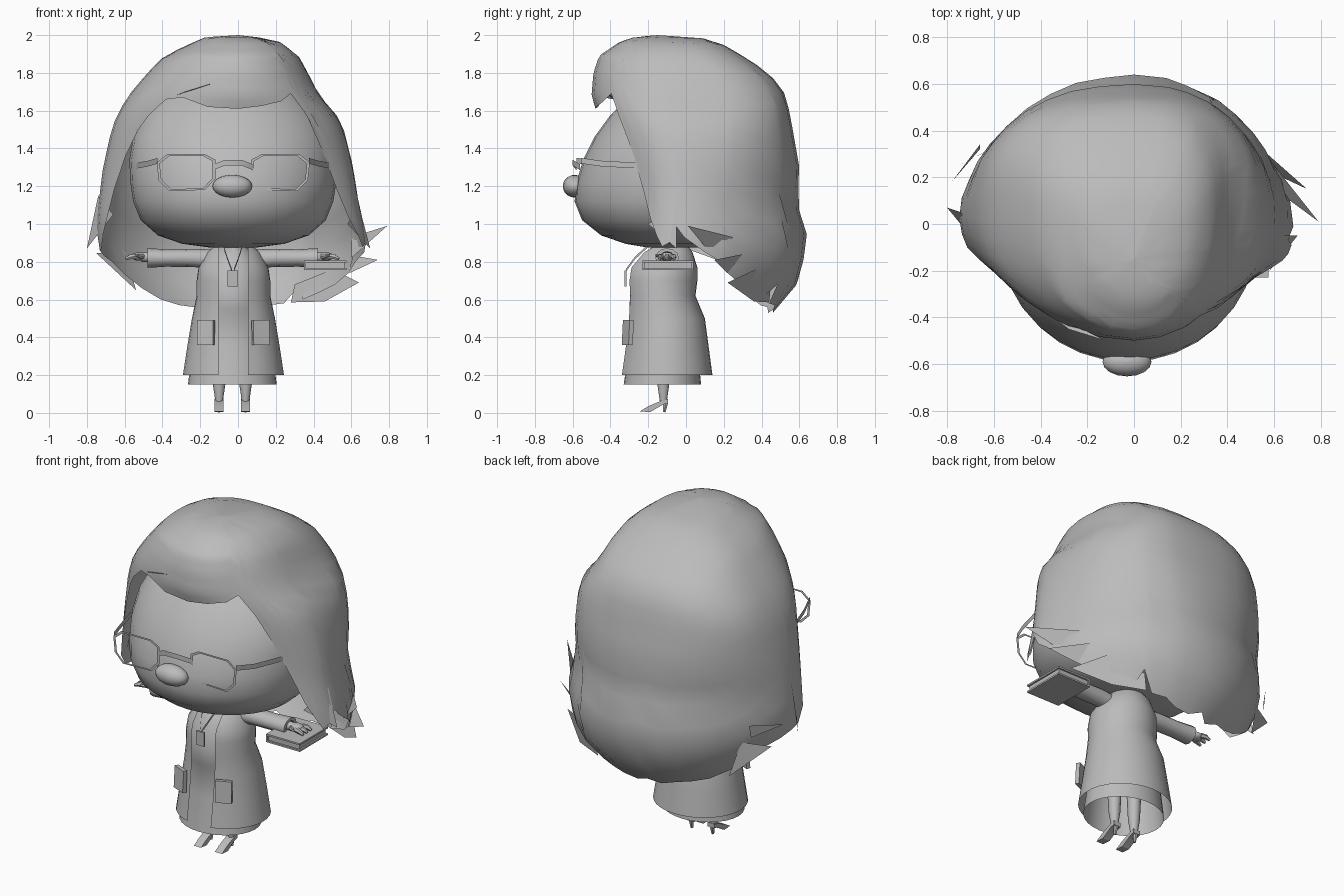
import bpy, math
from mathutils import Vector

if "Cube" in bpy.data.objects:
    bpy.data.objects.remove(bpy.data.objects["Cube"])

GREY = bpy.data.materials.new("plain_grey")
GREY.diffuse_color = (0.5, 0.5, 0.5, 1)
GREY.use_nodes = True
GREY.node_tree.nodes["Principled BSDF"].inputs["Base Color"].default_value = GREY.diffuse_color


def make(name, verts, faces, angle=45):
    me = bpy.data.meshes.new(name)
    me.from_pydata([tuple(v) for v in verts], [], faces)
    me.validate()
    me.materials.append(GREY)
    me.shade_smooth()
    me.set_sharp_from_angle(angle=math.radians(angle))
    ob = bpy.data.objects.new(name, me)
    bpy.context.collection.objects.link(ob)
    return ob


def loft(name, rings, closed=True, caps=(True, True), loop=False, angle=45):
    """Skin equal-length rings of points."""
    n, m = len(rings[0]), len(rings)
    faces = []
    for j in range(m if loop else m - 1):
        k = (j + 1) % m
        for i in range(n if closed else n - 1):
            i2 = (i + 1) % n
            faces.append((j * n + i, j * n + i2, k * n + i2, k * n + i))
    if caps[0] and not loop:
        faces.append(tuple(range(n))[::-1])
    if caps[1] and not loop:
        faces.append(tuple((m - 1) * n + i for i in range(n)))
    return make(name, [p for r in rings for p in r], faces, angle)


def tube(name, path, radii, n=8):
    """Round tube through a list of points."""
    pts, rings = [Vector(p) for p in path], []
    m = len(pts)
    for i, p in enumerate(pts):
        q = (pts[min(i + 1, m - 1)] - pts[max(i - 1, 0)]).to_track_quat('Z', 'Y')
        r = radii[i] if isinstance(radii, (list, tuple)) else radii
        rings.append([p + q @ Vector((r * math.cos(t), r * math.sin(t), 0))
                      for t in (2 * math.pi * k / n for k in range(n))])
    return loft(name, rings)


def box(name, lo, hi):
    v = [(x, y, z) for x in (lo[0], hi[0]) for y in (lo[1], hi[1]) for z in (lo[2], hi[2])]
    f = [(0, 1, 3, 2), (4, 6, 7, 5), (0, 4, 5, 1), (2, 3, 7, 6), (0, 2, 6, 4), (1, 5, 7, 3)]
    return make(name, v, f, 30)


def ribbon(name, path, h):
    """Flat upright strip of height h through a list of points."""
    return loft(name, [[(x, y, z - h / 2), (x, y, z + h / 2)] for x, y, z in path],
                closed=False, caps=(False, False))


def ball(name, c, r, n=16, m=10):
    rings = [[(c[0] + r[0] * math.sin(a) * math.cos(b), c[1] + r[1] * math.sin(a) * math.sin(b),
               c[2] - r[2] * math.cos(a)) for b in (2 * math.pi * k / n for k in range(n))]
             for a in (math.pi * (j + .02) / (m + .04) for j in range(m + 1))]
    return loft(name, rings)


def lerp_rows(rows, z):
    """Interpolate rows (z descending, values...) at height z."""
    for a, b in zip(rows, rows[1:]):
        if z >= b[0]:
            t = (a[0] - z) / (a[0] - b[0])
            return [p + (q - p) * t for p, q in zip(a[1:], b[1:])]
    return list(rows[-1][1:])


def oval_ring(z, cx, rx, yf, yb, n=28, gap=0.0):
    """Ring from front round to front, with an optional half angle left open."""
    cy, ry = (yf + yb) / 2, (yb - yf) / 2
    k = n + 1 if gap else n
    ang = [gap + (2 * math.pi - 2 * gap) * i / n for i in range(k)]
    return [(cx + rx * math.sin(a), cy - ry * math.cos(a), z) for a in ang]


# Head: wide, flat-bottomed and sloping back to the crown
HEAD = [(.875, .12, -.2, .1), (.895, .27, -.32, .2), (.94, .4, -.45, .3), (1.02, .49, -.55, .36),
        (1.12, .53, -.59, .4), (1.22, .545, -.58, .42), (1.34, .55, -.545, .42),
        (1.46, .53, -.485, .42), (1.57, .48, -.405, .4), (1.68, .39, -.3, .36),
        (1.77, .27, -.2, .28), (1.82, .1, -.08, .12)]
loft("head", [oval_ring(z, -.025, rx, f, b, 32) for z, rx, f, b in HEAD])
ball("nose", (-.03, -.59, 1.2), (.105, .062, .06))

# Hair: one shell whose hem height changes around the head
# profile rows: height, left, right, front, back, centre y
HAIR = [(2.0, 0, 0, -.15, -.15, -.15), (1.99, -.17, .1, -.27, .06, -.1), (1.965, -.23, .22, -.35, .17, -.05),
        (1.89, -.39, .32, -.46, .3, 0), (1.8, -.48, .37, -.49, .44, .03),
        (1.68, -.58, .43, -.5, .53, .05), (1.58, -.64, .52, -.47, .55, .05),
        (1.5, -.67, .56, -.44, .565, .05), (1.3, -.715, .61, -.38, .6, .05), (1.1, -.74, .64, -.36, .59, .05),
        (.95, -.75, .68, -.36, .64, .05), (.85, -.73, .69, -.36, .63, .05),
        (.7, -.65, .64, -.3, .6, .05), (.6, -.56, .54, -.25, .53, .05), (.53, -.43, .43, -.2, .46, .05)]
# hem: angle from the front (plus is right), height
HEM = [(-180, .53), (-170, .56), (-160, .53), (-150, .56), (-140, .57), (-130, .6), (-120, .66),
       (-112, .73), (-104, .8), (-96, .83), (-88, .86), (-80, .87), (-72, .95), (-64, 1.18),
       (-58, 1.36), (-52, 1.5), (-47, 1.58), (-40, 1.66), (-30, 1.67), (-15, 1.62), (0, 1.61),
       (15, 1.625), (30, 1.65), (41, 1.69), (44, 1.58), (49, 1.4), (57, 1.17), (63, 1.03),
       (69, .94), (74, .88), (80, .9), (83, 1.01), (90, .93), (100, .85), (108, .8), (112, .74),
       (120, .68), (128, .64), (138, .6), (146, .68), (150, .58), (160, .57), (168, .54)]
rows = 16
rings = []
for j in range(rows + 1):
    s = (j / rows) ** 1.6
    ring = []
    for deg, hem in HEM:
        u, z = math.radians(deg), 2 + (hem - 2) * s
        left, right, front, back, cy = lerp_rows(HAIR, z)
        c, sn = math.cos(u), math.sin(u)
        rx = right if u > 0 else -left
        if u > 0:
            cy -= .06 * min(1, (2 - z) / .3)
        if c > 0:      # boxier towards the face
            y = cy - (cy - front) * c ** .85
        else:          # boxy high at the back, tucked in lower down
            low = min(1, max(0, (1.6 - z) / .5))
            p = .75 + .25 * low
            y = cy + (back - cy) * abs(c) ** p
            sn = math.copysign(abs(sn) ** p, sn)
            rx *= 1 - .05 * low * abs(math.sin(2 * u))
        ring.append((rx * sn, y, z))
    rings.append(ring)
loft("hair", rings, caps=(False, False), angle=60)

# Loose flicked-out hair tips
TIPS = [((-.74, .05, 1.15), (-.66, -.1, 1.05), (-.8, .07, .87)),
        ((-.66, .34, .98), (-.66, .32, .9), (-.78, .18, .96)),
        ((-.6, .33, .86), (-.54, .36, .65), (-.75, .25, .845)),
        ((.6, .25, .93), (.6, .15, .82), (.79, .01, .99)),
        ((.57, .3, .84), (.59, .22, .74), (.74, .15, .81)),
        ((.5, .37, .76), (.3, .45, .68), (.28, .44, .585), (.46, .36, .59), (.64, .22, .69)),
        ((.64, -.05, 1.1), (.58, -.2, 1.0), (.7, -.05, .87)),
        ((-.38, -.37, 1.66), (-.28, -.45, 1.7), (-.12, -.5, 1.75))]
for tip in TIPS:
    make("hair_tip", tip, [tuple(range(len(tip)))])

# Glasses: two flat angular rims, bridge and temples
LENS = [(-.155, .055), (-.1, .1), (.1, .1), (.155, .07), (.155, -.03), (.1, -.09), (-.09, -.095), (-.145, -.04)]
for cx, side, y in ((-.275, -1, -.58), (.225, 1, -.555)):
    loft("glasses_rim", [[(cx - side * x * k, y, 1.27 + z * k) for x, z in LENS] for k in (1, .9)],
         caps=(False, False))
    ribbon("glasses_temple", [(cx + side * .15, y, 1.335), (cx + side * .2, -.45, 1.32),
                              (cx + side * .255, -.27, 1.31), (cx + side * .29, -.12, 1.27)], .03)
ribbon("glasses_bridge", [(-.13, -.58, 1.30), (-.07, -.6, 1.325), (.02, -.6, 1.325), (.08, -.56, 1.30)], .03)

# Neck and dress, open below
tube("neck", [(-.03, -.1, .78), (-.03, -.1, .93)], .06, 12)
DRESS = [(.89, .06, -.17, -.02), (.84, .11, -.22, .01), (.76, .16, -.28, .03), (.64, .17, -.295, .03),
         (.55, .175, -.3, .03), (.52, .185, -.285, .04), (.35, .21, -.3, .06), (.15, .235, -.33, .08)]
loft("dress", [oval_ring(z, -.03, rx, f, b) for z, rx, f, b in DRESS], caps=(True, False))

# Coat, open down the front
COAT = [(.885, .1, -.2, .01), (.85, .14, -.245, .035), (.77, .185, -.305, .06), (.7, .195, -.315, .06),
        (.62, .195, -.31, .05), (.5, .22, -.315, .1), (.35, .245, -.33, .12), (.2, .268, -.35, .14)]
rings = [oval_ring(z, -.024, rx, f, b, 28, math.asin(min(.078 / rx, .8))) for z, rx, f, b in COAT]
loft("coat", rings, closed=False, caps=(False, False))

# Pockets lying on the coat, badge and lanyard
for cx, turn in ((-.17, -.4), (.12, .4)):
    pocket = box("pocket", (-.046, -.012, -.065), (.046, .012, .065))
    pocket.location = (cx, -.308, .425)
    pocket.rotation_euler = (-.05, 0, turn)
box("badge", (-.055, -.325, .67), (0, -.315, .755))
for s in (-1, 1):
    ribbon("lanyard", [(-.027 + s * .005, -.318, .755), (-.027 + s * .03, -.27, .82),
                       (-.027 + s * .05, -.2, .885)], .014)

# Sleeves, hands and fingers
for side, sx, cuff in ((-1, -.13, -.48), (1, .08, .42)):
    secs = [(sx, .05, .81, .055), (sx + side * .1, .055, .82, .048), (cuff - side * .1, .055, .82, .046),
            (cuff, .062, .82, .052), (cuff, .04, .82, .034), (cuff - side * .03, .035, .82, .03)]
    loft("sleeve", [[(x, -.1 + ry * math.cos(t), z + rz * math.sin(t))
                     for t in (2 * math.pi * k / 12 for k in range(12))] for x, ry, z, rz in secs])
    tube("wrist", [(cuff - side * .03, -.1, .825), (cuff + side * .03, -.1, .825)], [.028, .025])
    ball("palm", (cuff + side * .045, -.1, .828), (.04, .04, .022), 12, 8)
    for dy in (-.028, 0, .028):
        tube("finger", [(cuff + side * .06, -.1 + dy, .828), (cuff + side * .09, -.1 + dy * 1.3, .826),
                        (cuff + side * .115, -.1 + dy * 1.4, .815)], [.016, .014, .008], 6)
    tube("thumb", [(cuff + side * .03, -.13, .828), (cuff + side * .06, -.16, .835)], [.014, .007], 6)

# Book under the right hand: covers, pages and spine
for z in (.757, .797):
    box("book_cover", (.35, -.23, z), (.575, .04, z + .01))
box("book_pages", (.36, -.22, .767), (.565, .03, .797))
box("book_spine", (.35, -.23, .757), (.36, .04, .807))

# Legs and heeled shoes
SHOE = [(-.245, .008), (-.19, .004), (-.12, .045), (-.095, .05), (-.095, .075), (-.13, .065), (-.2, .035)]
for cx in (-.1, .04):
    tube("leg", [(cx, -.12, .4), (cx, -.12, .15), (cx, -.12, .05)], [.045, .033, .018], 10)
    loft("shoe", [[(cx + w, y, z) for y, z in SHOE] for w in (-.024, .024)], angle=30)
    tube("heel", [(cx, -.108, .055), (cx, -.115, .004)], [.015, .008], 6)
